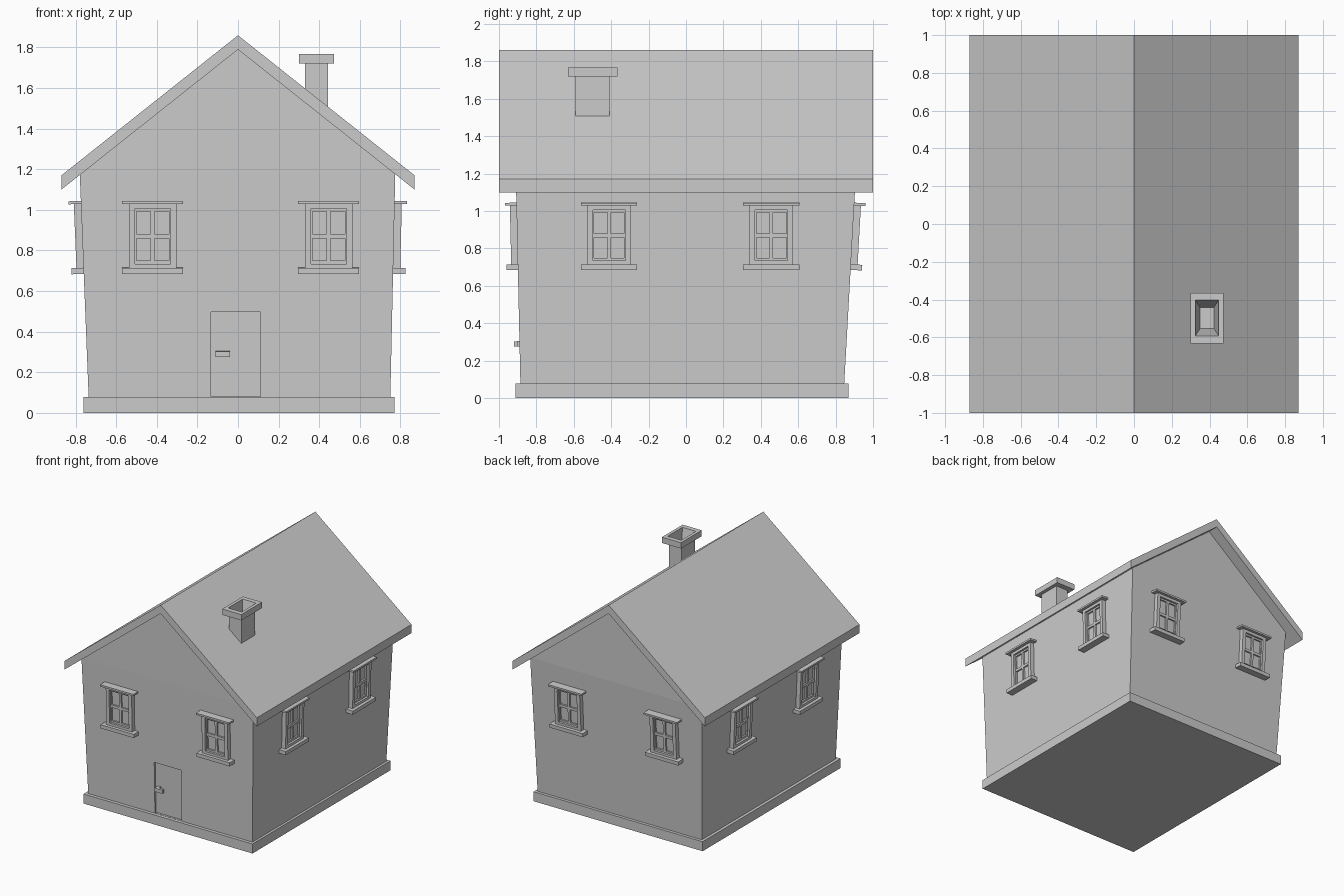
import bpy, bmesh, math
from mathutils import Matrix

if "Cube" in bpy.data.objects:
    bpy.data.objects.remove(bpy.data.objects["Cube"])


def finish(name, bm, matrix=None):
    bmesh.ops.recalc_face_normals(bm, faces=bm.faces)
    me = bpy.data.meshes.new(name)
    bm.to_mesh(me)
    bm.free()
    ob = bpy.data.objects.new(name, me)
    if matrix:
        ob.matrix_world = matrix
    bpy.context.collection.objects.link(ob)
    return ob


def add_box(bm, x, y, z):
    m = Matrix.Translation((sum(x) / 2, sum(y) / 2, sum(z) / 2)) @ Matrix.Diagonal(
        (abs(x[1] - x[0]), abs(y[1] - y[0]), abs(z[1] - z[0]), 1))
    bmesh.ops.create_cube(bm, size=1, matrix=m)


def boxes(name, parts, matrix=None):
    bm = bmesh.new()
    for p in parts:
        add_box(bm, *p)
    return finish(name, bm, matrix)


def loft(bm, rings):
    """Join rectangles (x0, x1, y0, y1, z) in order; returns their vertices."""
    vs = [[bm.verts.new(c) for c in ((x0, y0, z), (x1, y0, z), (x1, y1, z), (x0, y1, z))]
          for x0, x1, y0, y1, z in rings]
    for a, b in zip(vs, vs[1:]):
        for i in range(4):
            j = (i + 1) % 4
            bm.faces.new((a[i], a[j], b[j], b[i]))
    bm.faces.new(vs[0])
    return vs


# Plinth
boxes("plinth", [((-0.76, 0.77), (-0.912, 0.87), (0, 0.078))])

# Walls: leaning outward, with gables at both ends
bm = bmesh.new()
top = loft(bm, [(-0.735, 0.75, -0.885, 0.845, 0.06), (-0.78, 0.775, -0.91, 0.908, 1.19)])[1]
fr, bk = bm.verts.new((0, -0.91, 1.81)), bm.verts.new((0, 0.908, 1.81))
for f in ((top[0], top[1], fr), (top[2], top[3], bk),
          (top[1], top[2], bk, fr), (top[3], top[0], fr, bk)):
    bm.faces.new(f)
walls = finish("walls", bm)

# Roof: chevron profile extruded along y
bm = bmesh.new()
profile = [(-0.87, 1.10), (0, 1.79), (0.87, 1.10), (0.87, 1.17), (0, 1.86), (-0.87, 1.17)]
rows = [[bm.verts.new((x, y, z)) for x, z in profile] for y in (-1, 1)]
for i in range(6):
    j = (i + 1) % 6
    bm.faces.new((rows[0][i], rows[0][j], rows[1][j], rows[1][i]))
for r in rows:
    bm.faces.new((r[0], r[1], r[4], r[5]))
    bm.faces.new((r[1], r[2], r[3], r[4]))
finish("roof", bm)

# Chimney: shaft, cap and tapering flue in one loft
bm = bmesh.new()
flue = loft(bm, [(0.33, 0.443, -0.59, -0.41, 1.47), (0.33, 0.443, -0.59, -0.41, 1.72),
                 (0.30, 0.473, -0.632, -0.365, 1.72), (0.30, 0.473, -0.632, -0.365, 1.768),
                 (0.325, 0.448, -0.592, -0.403, 1.768), (0.35, 0.423, -0.553, -0.442, 1.60)])
bm.faces.new(flue[-1])
finish("chimney", bm)

# Door: shallow recess, panel and handle, tilted with the front wall
tilt = Matrix.Translation((0, -0.885, 0.08)) @ Matrix.Rotation(math.radians(1.3), 4, 'X')
dx, dz = (-0.132, 0.11), (0, 0.418)
cutter = boxes("door_cutter", [(dx, (-0.1, 0.03), dz)], tilt)
cutter.hide_render = True
cutter.display_type = 'WIRE'
mod = walls.modifiers.new("door_recess", 'BOOLEAN')
mod.operation = 'DIFFERENCE'
mod.solver = 'EXACT'
mod.object = cutter
boxes("door", [(dx, (0.015, 0.05), dz)], tilt)
boxes("door_handle", [((-0.11, -0.04), (-0.03, -0.01), (0.195, 0.224)),
                      ((-0.11, -0.085), (-0.015, 0.02), (0.195, 0.224))], tilt)


# Windows: built facing -y, then turned and tilted onto each wall
def window(name, matrix):
    deep, frame, sash = 0.03, (-0.035, 0.03), (-0.018, 0.03)
    boxes(name + "_frame", [
        ((-0.117, -0.0875), frame, (-0.15, 0.165)),
        ((0.0875, 0.117), frame, (-0.15, 0.165)),
        ((-0.0875, 0.0875), frame, (0.142, 0.165)),
        ((-0.0875, 0.0875), frame, (-0.15, -0.13)),
        ((-0.15, 0.15), (-0.06, deep), (0.165, 0.18)),
        ((-0.15, 0.15), (-0.06, deep), (-0.18, -0.15))], matrix)
    boxes(name + "_sash", [
        ((-0.0875, -0.08), sash, (-0.13, 0.142)),
        ((0.08, 0.0875), sash, (-0.13, 0.142)),
        ((-0.01, 0.01), sash, (-0.13, 0.142)),
        ((-0.08, 0.08), sash, (0.128, 0.142)),
        ((-0.08, 0.08), sash, (-0.13, -0.115)),
        ((-0.08, 0.08), sash, (-0.006, 0.016))], matrix)
    boxes(name + "_glass", [((-0.085, 0.085), (-0.005, deep), (-0.125, 0.135))], matrix)


# wall name: turn, lean, distance of wall from centre, positions along the wall
sides = {"front": (0, 1.3, 0.903, (-0.421, 0.446)),
         "right": (90, 1.3, 0.768, (-0.411, 0.456)),
         "back": (180, 3.2, 0.891, (-0.425, 0.44)),
         "left": (270, 2.4, 0.767, (-0.405, 0.45))}
for side, (turn, lean, dist, places) in sides.items():
    for n, along in enumerate(places, 1):
        m = (Matrix.Rotation(math.radians(turn), 4, 'Z')
             @ Matrix.Translation((along, -dist, 0.865))
             @ Matrix.Rotation(math.radians(lean), 4, 'X'))
        window(f"{side}_window_{n}", m)
